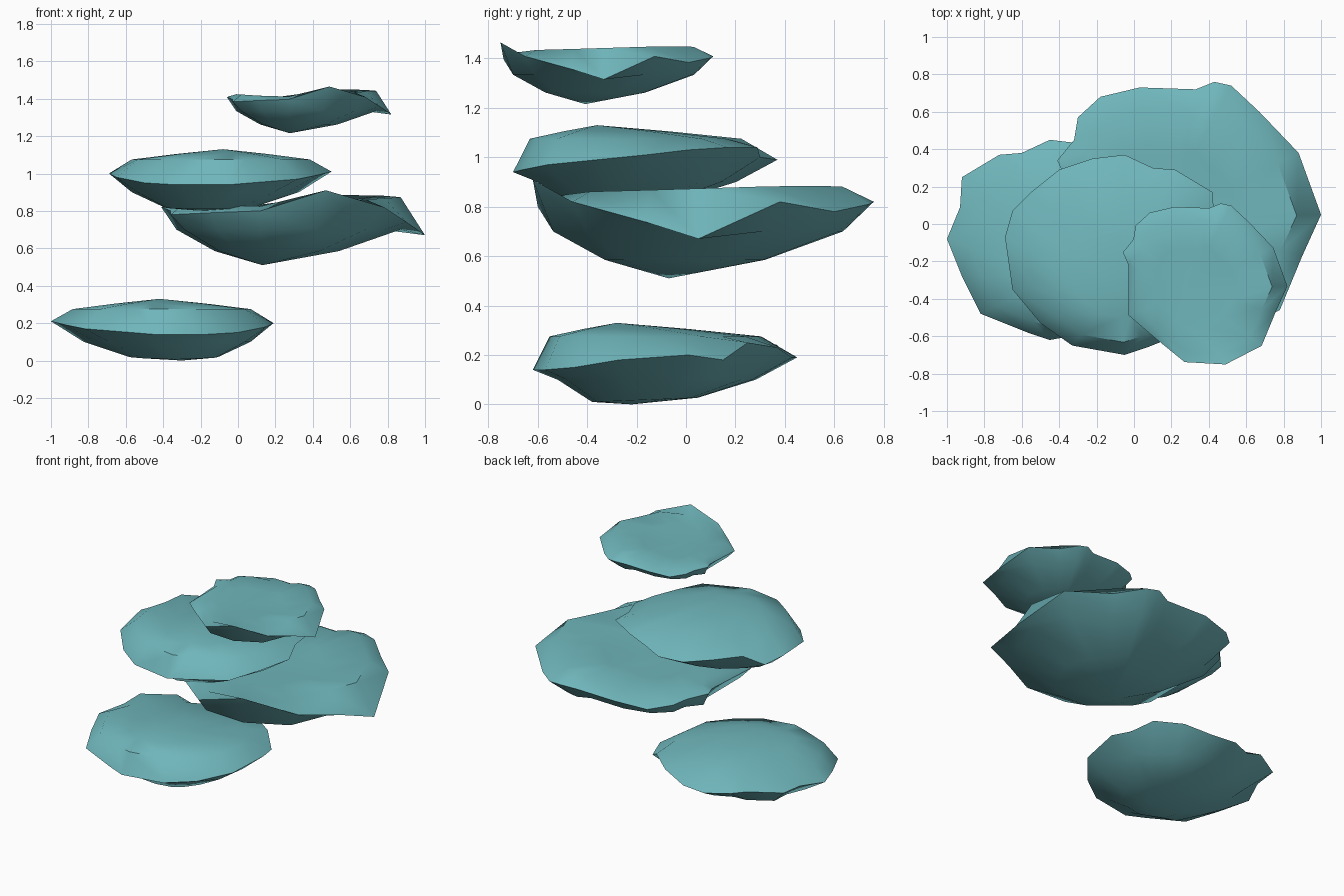
import bpy, bmesh, math

cube = bpy.data.objects.get("Cube")
if cube:
    bpy.data.objects.remove(cube, do_unlink=True)

teal = bpy.data.materials.new("soft_teal")
teal.use_nodes = True
colour = (0.16, 0.47, 0.50, 1)
teal.diffuse_color = colour
teal.node_tree.nodes["Principled BSDF"].inputs["Base Color"].default_value = colour


def blob(name, rim, top, top_rings, bottom, bottom_rings, move=(0, 0, 0), scale=(1, 1, 1)):
    """Loft from the top point through rings and the rim to the bottom point."""
    bm = bmesh.new()

    def vert(x, y, z):
        return bm.verts.new([c * s + m for c, s, m in zip((x, y, z), scale, move)])

    def ring(centre, size, height):
        points = []
        for x, y, z in rim:
            px = centre[0] + (x - centre[0]) * size
            py = centre[1] + (y - centre[1]) * size
            points.append(vert(px, py, height(px, py)))
        return points

    loops = [ring(top, size, height) for size, height in top_rings]
    loops.append([vert(*p) for p in rim])
    loops += [ring(bottom, size, height) for size, height in bottom_rings]
    n = len(rim)
    tip, base = vert(*top), vert(*bottom)
    for i in range(n):
        j = (i + 1) % n
        bm.faces.new((tip, loops[0][i], loops[0][j]))
        bm.faces.new((base, loops[-1][j], loops[-1][i]))
        for a, b in zip(loops, loops[1:]):
            bm.faces.new((a[i], b[i], b[j], a[j]))
    bmesh.ops.recalc_face_normals(bm, faces=bm.faces)
    mesh = bpy.data.meshes.new(name)
    bm.to_mesh(mesh)
    bm.free()
    mesh.materials.append(teal)
    obj = bpy.data.objects.new(name, mesh)
    bpy.context.collection.objects.link(obj)
    bpy.ops.object.select_all(action="DESELECT")
    obj.select_set(True)
    bpy.context.view_layer.objects.active = obj
    bpy.ops.object.shade_smooth_by_angle(angle=math.radians(50))


# Domed pad: outline with rim heights, crown and keel
dome = dict(
    rim=[(.19, .01, .2), (.15, .15, .18), (.05, .25, .25), (-.1, .37, .23), (-.28, .43, .19),
         (-.45, .45, .19), (-.6, .38, .2), (-.72, .37, .24), (-.92, .25, .24), (-.93, .09, .23),
         (-1, -.08, .21), (-.92, -.28, .19), (-.82, -.48, .17), (-.57, -.58, .15),
         (-.45, -.62, .14), (-.17, -.57, .14), (0, -.45, .15), (.15, -.27, .18)],
    top=(-.42, -.28, .33),
    top_rings=[(.4, lambda x, y: .305), (.8, lambda x, y: .275)],
    bottom=(-.3, -.22, 0),
    bottom_rings=[(.75, lambda x, y: .1), (.4, lambda x, y: .025 + .04 * y)])


# Dished pad: raised edges, one drooping lip on its left
def dish_height(x, y):
    return .82 + .065 * abs(x - .05) + .19 * max(0, x) * max(0, y) ** 2


dish = dict(
    rim=[(1, .05, .67), (.88, .38, .82), (.67, .6, .78), (.52, .74, .81), (.43, .76, .82),
         (.33, .72, .8), (.03, .73, .8), (-.18, .68, .78), (-.3, .57, .8), (-.32, .45, .8),
         (-.41, .34, .82), (-.36, .23, .8), (-.36, -.2, .78), (-.15, -.38, .79),
         (.12, -.6, .8), (.47, -.62, .91), (.78, -.46, .82), (.9, -.17, .74)],
    top=(.13, .02, .82),
    top_rings=[(.5, dish_height), (.85, dish_height)],
    bottom=(.13, -.07, .51),
    bottom_rings=[(.85, lambda x, y: .7), (.47, lambda x, y: .585)])

blob("lowest_pad", **dome)
blob("third_pad", **dome, move=(-.5, -.08, .8), scale=(-1, 1, 1))
blob("second_pad", **dish)
blob("highest_pad", **dish, move=(.196, -.364, .897), scale=(.624, .624, .624))
